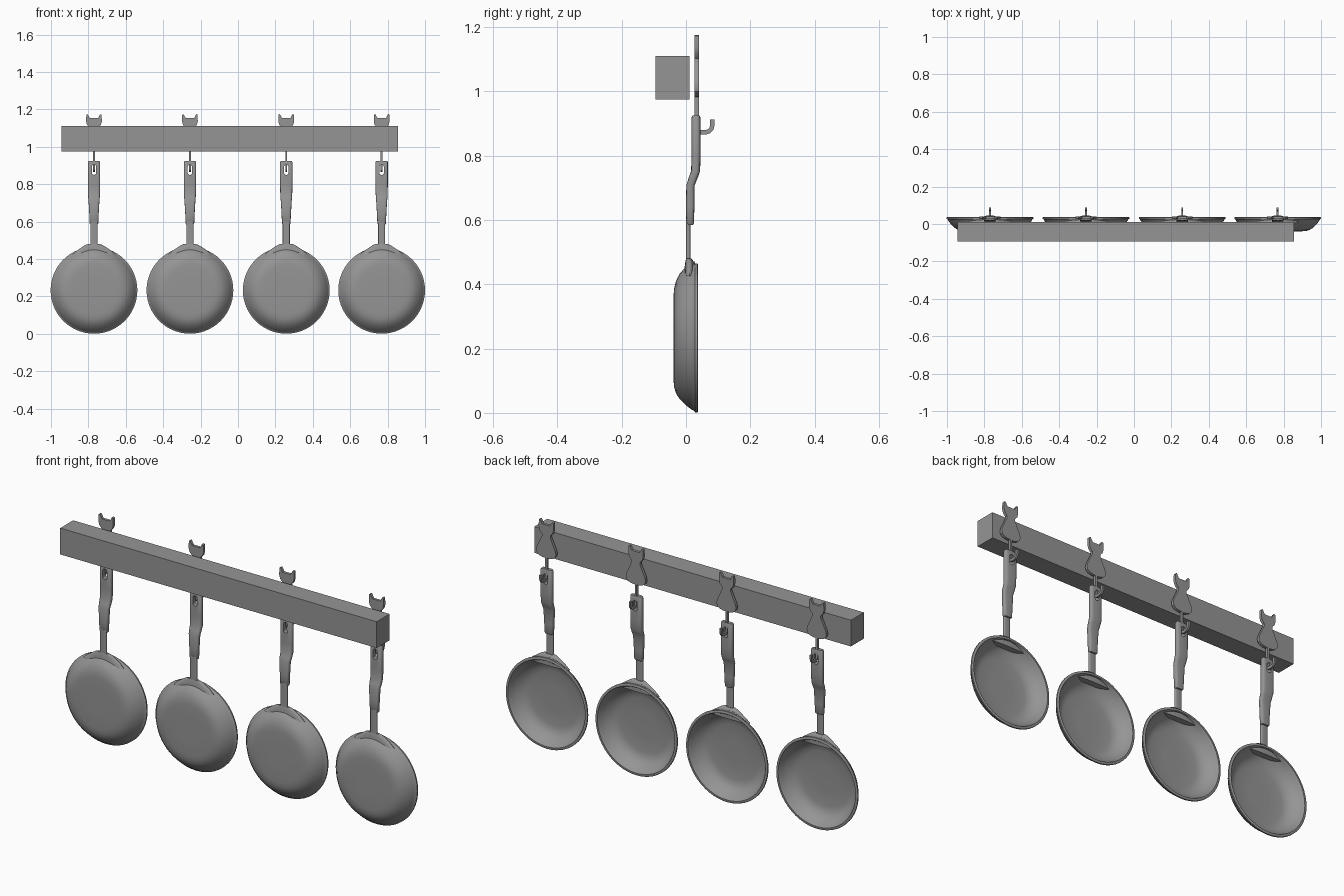
import bpy, bmesh, math
from mathutils import Matrix

if "Cube" in bpy.data.objects:
    bpy.data.objects.remove(bpy.data.objects["Cube"])

PAN_X = (-0.77, -0.257, 0.258, 0.768)
PAN_Z, PAN_R = 0.233, 0.232

grey = bpy.data.materials.new("plain grey")
grey.diffuse_color = (0.3, 0.3, 0.3, 1)
grey.use_nodes = True
grey.node_tree.nodes["Principled BSDF"].inputs["Base Color"].default_value = grey.diffuse_color


def make(name, bm, smooth=None):
    bmesh.ops.recalc_face_normals(bm, faces=bm.faces)
    me = bpy.data.meshes.new(name)
    bm.to_mesh(me)
    bm.free()
    me.materials.append(grey)
    ob = bpy.data.objects.new(name, me)
    bpy.context.collection.objects.link(ob)
    if smooth:
        bpy.ops.object.select_all(action='DESELECT')
        ob.select_set(True)
        bpy.context.view_layer.objects.active = ob
        bpy.ops.object.shade_smooth_by_angle(angle=math.radians(smooth))
    return ob


def skin(bm, rings, caps=True):
    """Bridge a list of closed point rings."""
    vs = [[bm.verts.new(p) for p in r] for r in rings]
    n = len(vs[0])
    for a, b in zip(vs, vs[1:]):
        for i in range(n):
            j = (i + 1) % n
            bm.faces.new((a[i], a[j], b[j], b[i]))
    if caps:
        bm.faces.new(vs[0])
        bm.faces.new(vs[-1])


def loft(name, sections, power, n=24):
    """Rounded bar along z; each section is z, y centre, half width, half depth."""
    def sp(v):
        return math.copysign(abs(v) ** power, v)
    bm = bmesh.new()
    skin(bm, [[(hx * sp(math.cos(2 * math.pi * i / n)),
                yc + hy * sp(math.sin(2 * math.pi * i / n)), z) for i in range(n)]
              for z, yc, hx, hy in sections])
    return make(name, bm, 40)


def plate(name, outline, axis, lo, hi):
    """Flat outline extruded along x or y."""
    bm = bmesh.new()
    if axis == 'y':
        skin(bm, [[(u, d, w) for u, w in outline] for d in (lo, hi)])
    else:
        skin(bm, [[(d, u, w) for u, w in outline] for d in (lo, hi)])
    return make(name, bm, 30)


# Wall beam
bm = bmesh.new()
bmesh.ops.create_cube(bm, size=1, matrix=Matrix.Translation((-0.045, -0.042, 1.043))
                      @ Matrix.Diagonal((1.8, 0.105, 0.135, 1)))
make("wall_beam", bm)

# Pan bowl: spun profile (radius, y), outside then rolled rim then inside
profile = [(0.06, -0.039), (0.13, -0.039), (0.153, -0.037), (0.172, -0.031),
           (0.19, -0.020), (0.208, -0.002), (0.221, 0.015), (0.227, 0.026),
           (0.232, 0.028), (0.232, 0.035), (0.229, 0.037), (0.22, 0.037),
           (0.217, 0.033), (0.212, 0.020), (0.199, 0.002), (0.182, -0.015),
           (0.163, -0.026), (0.14, -0.031), (0.06, -0.032)]
SEG = 56
rings = []
for r, y in profile:
    ring = []
    for i in range(SEG):
        a = 2 * math.pi * i / SEG
        x, z = r * math.sin(a), r * math.cos(a)
        if z > 0 and r > 0.15:      # wall swells slightly toward the handle
            z += 0.012 * math.exp(-(x / 0.07) ** 2) * min(1, (r - 0.15) / 0.05) * (y < 0.027)
        ring.append((x, y, PAN_Z + z))
    rings.append(ring)
bm = bmesh.new()
skin(bm, rings)
parts = [make("pan_bowl", bm, 50)]

# Flared neck joining the bowl to the handle
parts.append(loft("pan_neck", [(0.425, 0.010, 0.115, 0.016), (0.445, 0.011, 0.092, 0.016),
                               (0.465, 0.011, 0.062, 0.014), (0.475, 0.010, 0.046, 0.011),
                               (0.480, 0.008, 0.034, 0.008)], 0.9))

# Metal shaft
parts.append(loft("handle_shaft", [(0.46, 0.007, 0.019, 0.007), (0.60, 0.007, 0.019, 0.007)], 0.6))

# Bent grip with a slot for hanging
grip = loft("handle_grip", [(0.585, 0.013, 0.019, 0.009), (0.590, 0.013, 0.023, 0.012),
                            (0.64, 0.013, 0.025, 0.013), (0.708, 0.014, 0.029, 0.013),
                            (0.73, 0.022, 0.031, 0.014), (0.752, 0.030, 0.032, 0.014),
                            (0.80, 0.031, 0.033, 0.014), (0.918, 0.031, 0.033, 0.014),
                            (0.925, 0.031, 0.029, 0.011)], 0.55)
slot = [(0.012 * math.cos(a), (0.892 if a < math.pi else 0.862) + 0.012 * math.sin(a))
        for a in [math.pi * (i + 0.5) / 8 for i in range(16)]]
cutter = plate("slot_cutter", slot, 'y', -0.05, 0.1)
cutter.hide_render = True
cut = grip.modifiers.new("slot", 'BOOLEAN')
cut.operation, cut.object, cut.solver = 'DIFFERENCE', cutter, 'EXACT'
bpy.ops.object.select_all(action='DESELECT')
grip.select_set(True)
bpy.context.view_layer.objects.active = grip
bpy.ops.object.modifier_apply(modifier="slot")
bpy.ops.object.shade_smooth_by_angle(angle=math.radians(40))
bpy.data.objects.remove(cutter)
parts.append(grip)

# Cat-shaped hanger plate, mirrored half outline from chin to tail end
half = [(0.022, 1.153), (0.034, 1.175), (0.041, 1.172), (0.042, 1.135), (0.037, 1.117),
        (0.024, 1.103), (0.024, 1.092), (0.032, 1.075), (0.041, 1.055), (0.051, 1.035),
        (0.056, 1.015), (0.052, 0.999), (0.040, 0.989), (0.018, 0.983)]
cat = half + [(-x, z) for x, z in reversed(half)]
parts.append(plate("cat_plate", cat, 'y', 0.026, 0.040))

# Flat hook: straight stem, then a curl to the back
W = 0.007
path = [(0.033, 1.0), (0.033, 0.886), (0.036, 0.878), (0.043, 0.873), (0.062, 0.873),
        (0.072, 0.876), (0.079, 0.884), (0.082, 0.895), (0.082, 0.913)]
left, right = [], []
for i, (y, z) in enumerate(path):
    a, b = path[max(i - 1, 0)], path[min(i + 1, len(path) - 1)]
    dy, dz = b[0] - a[0], b[1] - a[1]
    k = W / math.hypot(dy, dz)
    left.append((y - dz * k, z + dy * k))
    right.append((y + dz * k, z - dy * k))
parts.append(plate("hook", left + right[::-1], 'x', -0.005, 0.005))

# Repeat the hanging set along the beam
for i, x in enumerate(PAN_X):
    for p in parts:
        ob = p if i == 0 else p.copy()
        if i:
            bpy.context.collection.objects.link(ob)
        ob.location.x = x
